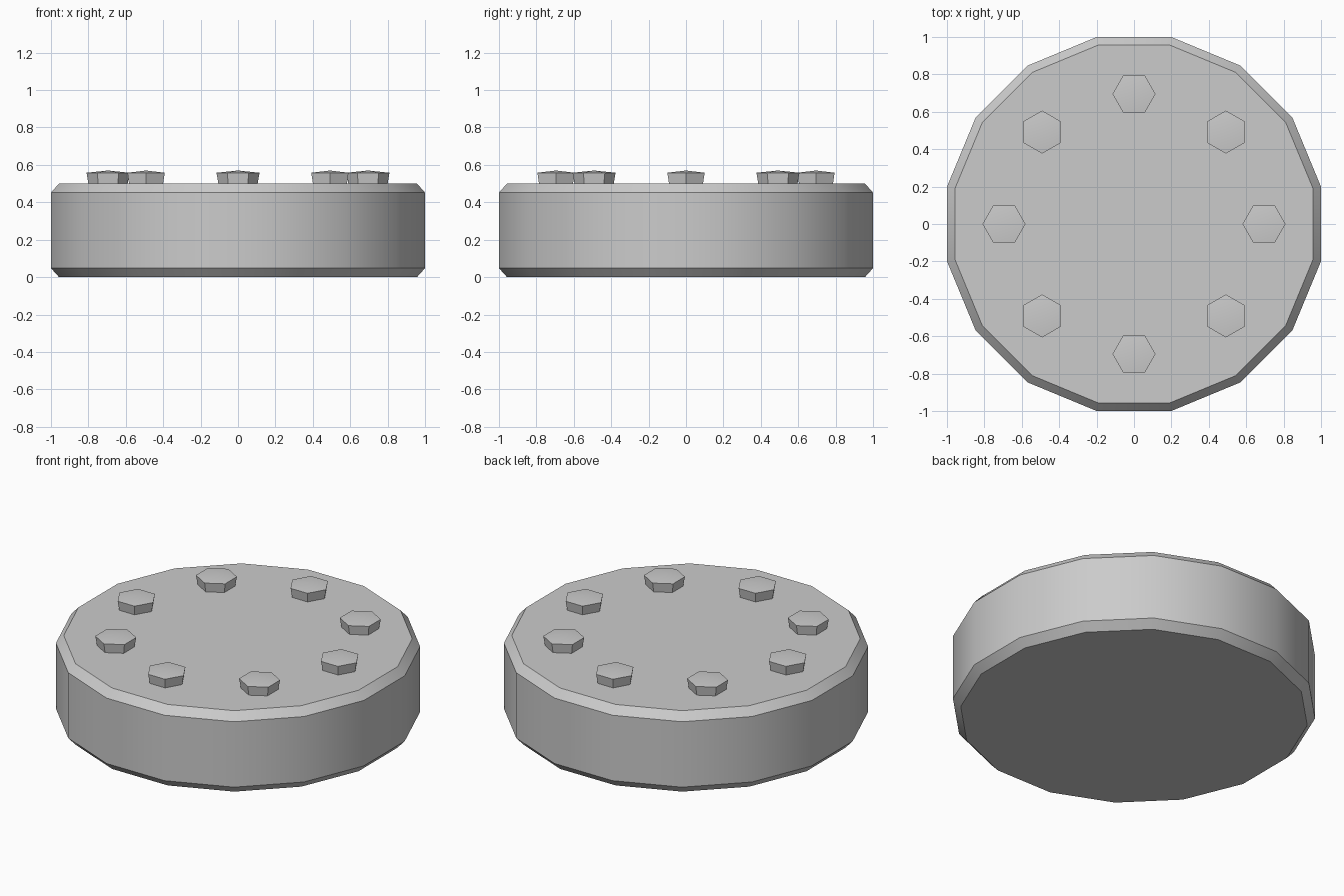
import bpy, bmesh, math

if "Cube" in bpy.data.objects:
    bpy.data.objects.remove(bpy.data.objects["Cube"])

grey = bpy.data.materials.new("plain grey")
grey.diffuse_color = (0.6, 0.6, 0.6, 1)
grey.use_nodes = True
grey.node_tree.nodes["Principled BSDF"].inputs["Base Color"].default_value = grey.diffuse_color


def lathe(name, rings, sides, phase, apex=None, loc=(0, 0, 0)):
    """Stack (radius, z) rings; cap the top flat or with a shallow apex."""
    bm = bmesh.new()
    loops = [[bm.verts.new((r * math.cos(phase + math.tau * i / sides),
                            r * math.sin(phase + math.tau * i / sides), z))
              for i in range(sides)] for r, z in rings]
    for a, b in zip(loops, loops[1:]):
        for i in range(sides):
            j = (i + 1) % sides
            bm.faces.new((a[i], a[j], b[j], b[i]))
    bm.faces.new(loops[0][::-1])
    if apex is None:
        bm.faces.new(loops[-1])
    else:
        tip = bm.verts.new((0, 0, apex))
        for i in range(sides):
            bm.faces.new((loops[-1][i], loops[-1][(i + 1) % sides], tip))
    mesh = bpy.data.meshes.new(name)
    bm.to_mesh(mesh)
    bm.free()
    mesh.materials.append(grey)
    ob = bpy.data.objects.new(name, mesh)
    ob.location = loc
    bpy.context.collection.objects.link(ob)
    bpy.ops.object.select_all(action='DESELECT')
    ob.select_set(True)
    bpy.context.view_layer.objects.active = ob
    bpy.ops.object.shade_smooth_by_angle(angle=math.radians(30))
    return ob


# Sixteen-sided disc with chamfered rims, flats facing the axes
k = 1 / math.cos(math.pi / 16)
lathe("disc", [(0.957 * k, 0), (k, 0.048), (k, 0.452), (0.957 * k, 0.5)],
      16, math.pi / 16)

# Ring of eight hexagonal bolt heads, every second one turned by 30 degrees
for n in range(8):
    a = n * math.pi / 4
    lathe(f"bolt_{n + 1}", [(0.105, 0.5), (0.115, 0.558)], 6,
          (n % 2) * math.pi / 6, apex=0.57,
          loc=(0.695 * math.cos(a), 0.695 * math.sin(a), 0))
